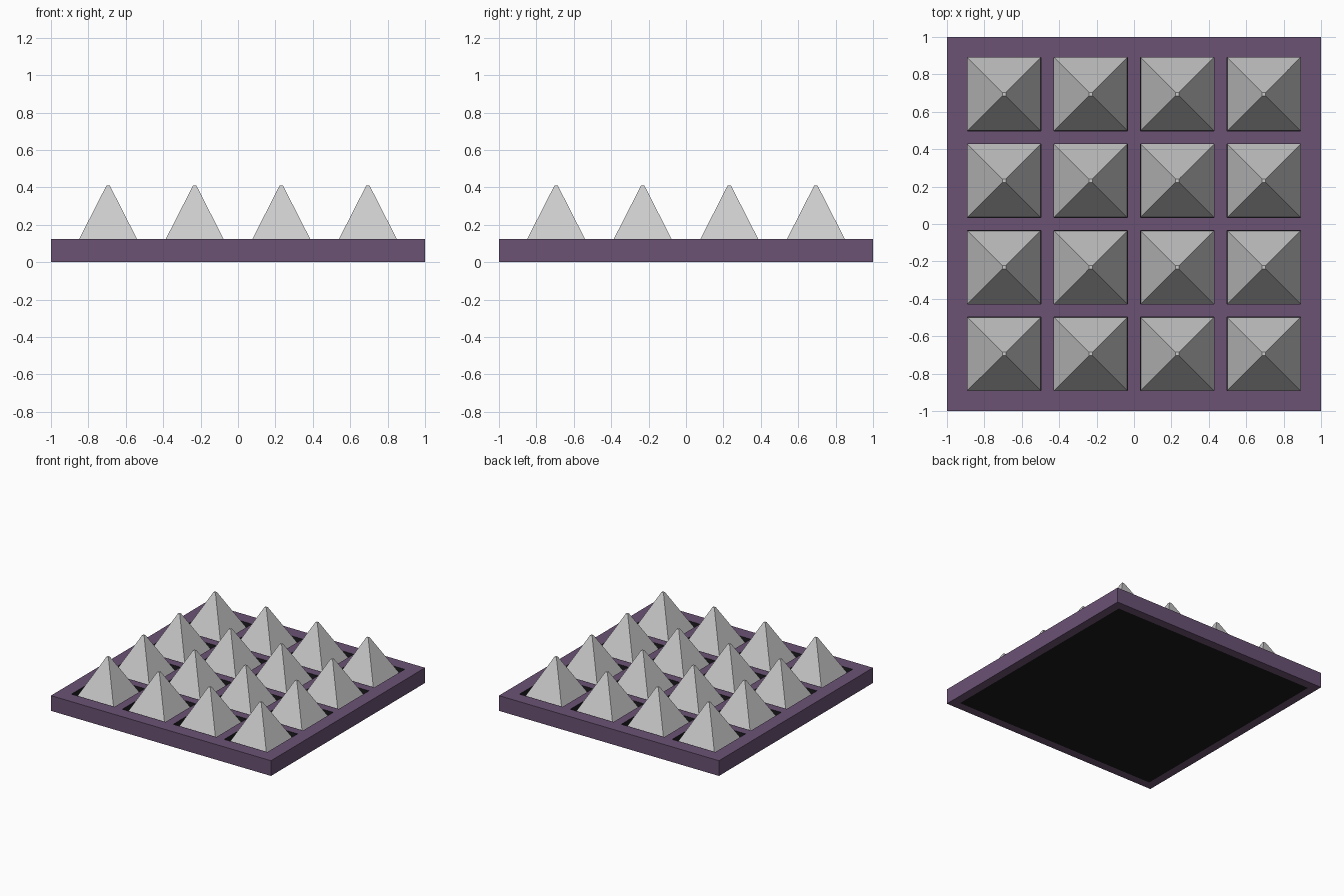
import bpy, bmesh
from math import pi, sqrt

if "Cube" in bpy.data.objects:
    bpy.data.objects.remove(bpy.data.objects["Cube"])

PITCH, HOLE, TOP, FLOOR, INNER = 0.463, 0.196, 0.125, 0.045, 0.93
centres = [(i - 1.5) * PITCH for i in range(4)]


def material(name, colour):
    m = bpy.data.materials.new(name)
    m.diffuse_color = colour
    m.use_nodes = True
    m.node_tree.nodes["Principled BSDF"].inputs["Base Color"].default_value = m.diffuse_color
    return m


purple = material("purple", (0.145, 0.085, 0.175, 1))
dark = material("dark", (0.012, 0.011, 0.013, 1))


def finish(bm, name, mats=()):
    mesh = bpy.data.meshes.new(name)
    bm.to_mesh(mesh)
    bm.free()
    ob = bpy.data.objects.new(name, mesh)
    bpy.context.collection.objects.link(ob)
    for m in mats:
        mesh.materials.append(m)
    return ob


# Frame: lattice of cells with sixteen square openings, given thickness
coords = sorted([-1, -INNER, INNER, 1] + [c + s * HOLE for c in centres for s in (-1, 1)])
bm = bmesh.new()
v = [[bm.verts.new((x, y, 0)) for y in coords] for x in coords]
holes = {2, 4, 6, 8}
n = len(coords) - 1
for i in range(n):
    for j in range(n):
        if not (i in holes and j in holes):
            bm.faces.new((v[i][j], v[i + 1][j], v[i + 1][j + 1], v[i][j + 1]))
ext = bmesh.ops.extrude_face_region(bm, geom=bm.faces[:], use_keep_orig=True)
for e in ext["geom"]:
    if isinstance(e, bmesh.types.BMVert):
        e.co.z = TOP
bmesh.ops.recalc_face_normals(bm, faces=bm.faces[:])
# Open the underside for the base plate and darken the opening walls
under = []
for f in bm.faces:
    c = f.calc_center_median()
    inside = max(abs(c.x), abs(c.y)) < INNER
    if inside and c.z < 0.001:
        under.append(f)
    elif inside and c.z < TOP - 0.001:
        f.material_index = 1
bmesh.ops.delete(bm, geom=under, context='FACES')
bmesh.ops.dissolve_limit(bm, angle_limit=0.01, verts=bm.verts[:], edges=bm.edges[:],
                         delimit={'MATERIAL'})
finish(bm, "frame", (purple, dark))

# Dark base plate set into the underside
bm = bmesh.new()
bmesh.ops.create_cube(bm, size=1)
bmesh.ops.scale(bm, vec=(2 * INNER, 2 * INNER, FLOOR), verts=bm.verts)
bmesh.ops.translate(bm, vec=(0, 0, FLOOR / 2), verts=bm.verts)
finish(bm, "base_plate", (dark,))

# Pyramid spikes with tiny blunt tips
spike_base, spike_tip, spike_top = 0.195, 0.009, 0.41
for i, x in enumerate(centres):
    for j, y in enumerate(centres):
        bpy.ops.mesh.primitive_cone_add(
            vertices=4, radius1=spike_base * sqrt(2), radius2=spike_tip * sqrt(2),
            depth=spike_top - FLOOR, location=(x, y, (spike_top + FLOOR) / 2),
            rotation=(0, 0, pi / 4))
        bpy.context.object.name = f"spike_{i}_{j}"
